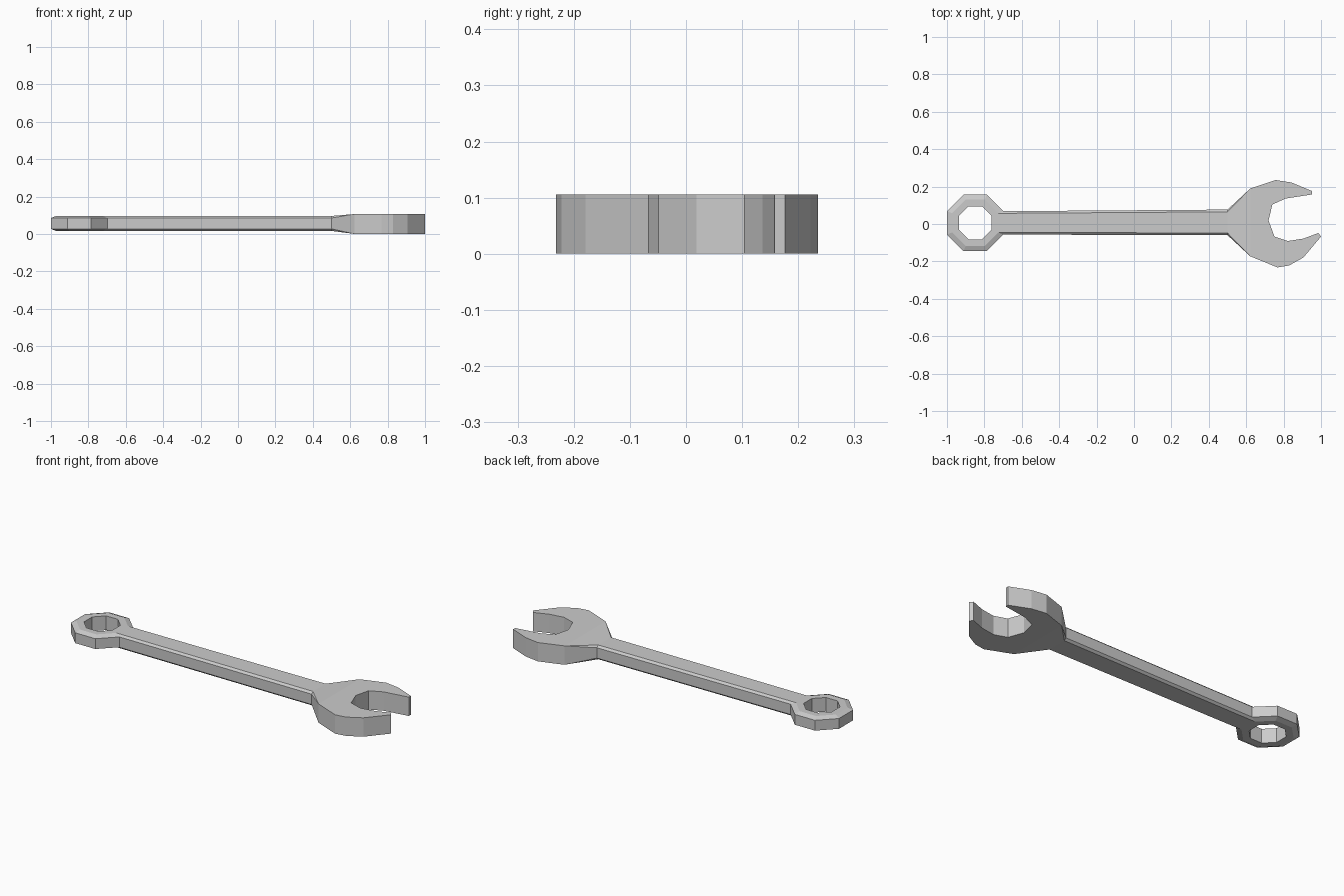
import bpy, bmesh
from math import cos, sin, radians

if "Cube" in bpy.data.objects:
    bpy.data.objects.remove(bpy.data.objects["Cube"])

bm = bmesh.new()
V = lambda *p: bm.verts.new(p)

# Box end: octagonal ring with chamfered outer rims
CX, CY = -0.849, 0.006
LO, HI, BOT, TOP = 0.027, 0.085, 0.016, 0.096
profile = [(0.163, LO), (0.163, HI), (0.134, TOP),
           (0.095, TOP), (0.095, BOT), (0.134, BOT)]
ring = []
for k in range(8):
    a = radians(22.5 + 45 * k)
    ring.append([V(CX + r * cos(a), CY + r * sin(a), z) for r, z in profile])
for k in range(8):
    a, b = ring[k], ring[(k + 1) % 8]
    for j in range(6):
        if k == 7 and j in (0, 1, 5):   # left open where the handle joins
            continue
        n = (j + 1) % 6
        bm.faces.new((a[j], b[j], b[n], a[n]))


# Handle: chamfered section running into the flare of the jaw
def section(x, y0, y1, c, bot, lo, hi, top):
    pts = [(y1 - c, bot), (y1, lo), (y1, hi), (y1 - c, top),
           (y0 + c, top), (y0, hi), (y0, lo), (y0 + c, bot)]
    return [V(x, y, z) for y, z in pts]


H = 0.106
left, right = ring[0], ring[7]
stations = [
    [left[i] for i in (5, 0, 1, 2)] + [right[i] for i in (2, 1, 0, 5)],
    section(-0.698, -0.056, 0.068, 0.011, BOT, LO, HI, TOP)]
# The ring's outer corners are the handle's first outer corners
for i in (1, 2, 5, 6):
    stations[1][i].co = stations[0][i].co
stations += [section(0.5, -0.06, 0.077, 0.012, BOT, LO, HI, TOP),
             section(0.622, -0.173, 0.19, 0.0, 0, 0, H, H)]
for a, b in zip(stations, stations[1:]):
    for j in range(8):
        n = (j + 1) % 8
        bm.faces.new((a[j], a[n], b[n], b[j]))

# Open jaw: extruded outline, open on the flare side
jaw = [(0.622, 0.19), (0.757, 0.235), (0.842, 0.222), (0.952, 0.176),
       (0.952, 0.158), (0.81, 0.136), (0.74, 0.104), (0.719, 0.019),
       (0.751, -0.067), (0.823, -0.091), (0.906, -0.078), (0.986, -0.048),
       (1.0, -0.067), (0.906, -0.179), (0.829, -0.222), (0.767, -0.232),
       (0.622, -0.173)]
low = [V(x, y, 0) for x, y in jaw]
high = [V(x, y, H) for x, y in jaw]
bm.faces.new(low)
bm.faces.new(high[::-1])
for i in range(len(jaw) - 1):
    bm.faces.new((low[i], low[i + 1], high[i + 1], high[i]))

# Weld the parts into one forged piece
bmesh.ops.remove_doubles(bm, verts=bm.verts[:], dist=0.0005)
bmesh.ops.recalc_face_normals(bm, faces=bm.faces[:])
mesh = bpy.data.meshes.new("wrench")
bm.to_mesh(mesh)
bm.free()
bpy.context.collection.objects.link(bpy.data.objects.new("wrench", mesh))
